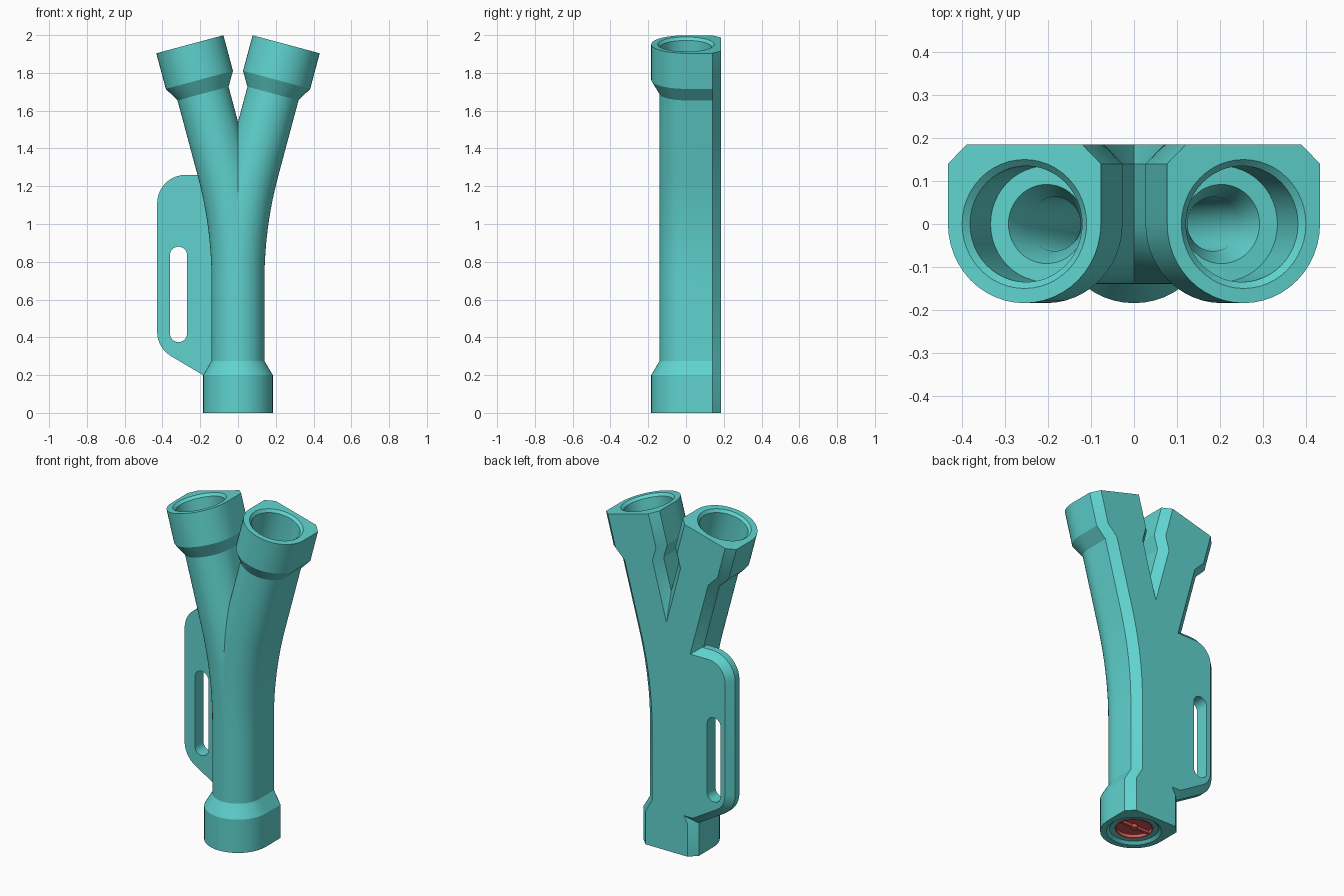
import bpy, bmesh, math
from mathutils import Vector, Matrix

if "Cube" in bpy.data.objects:
    bpy.data.objects.remove(bpy.data.objects["Cube"])

BACK, CH = 0.185, 0.045           # flat back plane and its edge chamfer
TILT = math.radians(15)
BEND0, RAD = 0.70, 0.30 / math.tan(math.radians(7.5))
ARC = RAD * TILT
LEN = BEND0 + ARC + 0.685


def material(name, rgb):
    m = bpy.data.materials.new(name)
    m.diffuse_color = (*rgb, 1)
    m.use_nodes = True
    m.node_tree.nodes["Principled BSDF"].inputs["Base Color"].default_value = m.diffuse_color
    return m


TEAL = material("teal", (0.115, 0.65, 0.62))
RED = material("red", (0.62, 0.10, 0.09))


def finish(bm, name, mat, angle=28):
    bmesh.ops.recalc_face_normals(bm, faces=bm.faces)
    me = bpy.data.meshes.new(name)
    bm.to_mesh(me)
    bm.free()
    me.materials.append(mat)
    me.polygons.foreach_set("use_smooth", [True] * len(me.polygons))
    me.set_sharp_from_angle(angle=math.radians(angle))
    ob = bpy.data.objects.new(name, me)
    bpy.context.collection.objects.link(ob)
    return ob


def strip(bm, a, b):
    n = len(a)
    for i in range(n):
        bm.faces.new((a[i], a[(i + 1) % n], b[(i + 1) % n], b[i]))


# ---- forked pipe: one arm swept along a bent path, clipped and mirrored ----
def path(s):
    """Centre line point and tilt at arc length s."""
    t = min(max((s - BEND0) / RAD, 0), TILT)
    x, z = RAD * (1 - math.cos(t)), min(s, BEND0) + RAD * math.sin(t)
    rest = max(s - BEND0 - ARC, 0)
    return Vector((x + rest * math.sin(t), 0, z + rest * math.cos(t))), t


def circle(r, n=48):
    return [(r * math.cos(2 * math.pi * i / n), -r * math.sin(2 * math.pi * i / n))
            for i in range(n)]


def d_shape(r):
    """Round front, straight sides, chamfered flat back."""
    pts = circle(r)[:24]
    corners = [(-r, 0), (-r, BACK - CH), (CH - r, BACK),
               (r - CH, BACK), (r, BACK - CH), (r, 0)]
    for (a, b), k in zip(zip(corners, corners[1:]), (4, 3, 10, 3, 4)):
        pts += [(a[0] + (b[0] - a[0]) * j / k, a[1] + (b[1] - a[1]) * j / k)
                for j in range(k)]
    return pts


bend = [BEND0 + ARC * i / 14 for i in range(15)]
outer = ([(0, .184), (.2, .184), (.275, .14)] + [(s, .14) for s in bend]
         + [(LEN - .27, .14), (LEN - .195, .184), (LEN, .184)])
bore = ([(LEN, .15), (LEN - .015, .135), (LEN - .2, .135), (LEN - .2, .092),
         (LEN - .27, .063)] + [(s, .063) for s in reversed(bend)]
        + [(.2, .063), (.05, .106), (.018, .106), (.015, .133), (0, .15)])

bm = bmesh.new()
rings = []
for stations, shape in ((outer, d_shape), (bore, circle)):
    for s, r in stations:
        p, t = path(s)
        rings.append([bm.verts.new(p + Vector((u * math.cos(t), y, -u * math.sin(t))))
                      for u, y in shape(r)])
for a, b in zip(rings, rings[1:] + rings[:1]):
    strip(bm, a, b)
bmesh.ops.bisect_plane(bm, geom=bm.verts[:] + bm.edges[:] + bm.faces[:], dist=1e-5,
                       plane_co=(0, 0, 0), plane_no=(1, 0, 0), clear_inner=True)
copy = bmesh.ops.duplicate(bm, geom=bm.verts[:] + bm.edges[:] + bm.faces[:])["geom"]
for v in copy:
    if isinstance(v, bmesh.types.BMVert):
        v.co.x = -v.co.x
bmesh.ops.reverse_faces(bm, faces=[f for f in copy if isinstance(f, bmesh.types.BMFace)])
bmesh.ops.remove_doubles(bm, verts=bm.verts, dist=1e-4)
finish(bm, "forked_pipe", TEAL)


# ---- side handle: rounded plate with a slot and chamfered back edge ----
def rounded(corners, steps=10):
    """Clockwise (x, z, fillet radius) corners turned into an outline."""
    out, n = [], len(corners)
    for i, (x, z, r) in enumerate(corners):
        p = Vector((x, z))
        if r == 0:
            out.append(p)
            continue
        d0 = (Vector(corners[i - 1][:2]) - p).normalized()
        d1 = (Vector(corners[(i + 1) % n][:2]) - p).normalized()
        half = math.acos(d0.dot(d1)) / 2
        c = p + (d0 + d1).normalized() * r / math.sin(half)
        a = p + d0 * r / math.tan(half) - c
        turn = math.pi - 2 * half
        out += [c + Matrix.Rotation(-turn * k / steps, 2) @ a for k in range(steps + 1)]
    return out


def inset(pts, d):
    """Offset a clockwise outline inwards."""
    out, n = [], len(pts)
    for i, p in enumerate(pts):
        e0 = (p - pts[i - 1]).normalized()
        e1 = (pts[(i + 1) % n] - p).normalized()
        n0, n1 = Vector((e0.y, -e0.x)), Vector((e1.y, -e1.x))
        out.append(p + (n0 + n1) * d / (1 + n0.dot(n1)))
    return out


plate = rounded([(-.04, .2, 0), (-.185, .2, 0), (-.428, .344, .15),
                 (-.428, 1.26, .15), (-.04, 1.26, 0)])
slot = rounded([(-.36, .375, .0445), (-.36, .88, .0445),
                (-.27, .88, .0445), (-.27, .375, .0445)])
bm = bmesh.new()


def loop(pts, y):
    return [bm.verts.new((p.x, y, p.y)) for p in pts]


front, mid, back = loop(plate, .105), loop(plate, .145), loop(inset(plate, .04), BACK)
slot_f, slot_b = loop(slot, .105), loop(slot, BACK)
for a, b in ((front, mid), (mid, back), (slot_f, slot_b)):
    strip(bm, a, b)
for a, b in ((front, slot_f), (back, slot_b)):
    edges = [bm.edges.get((l[i - 1], l[i])) for l in (a, b) for i in range(len(l))]
    bmesh.ops.triangle_fill(bm, edges=edges, use_beauty=True, normal=(0, 1, 0))
finish(bm, "side_handle", TEAL)

# ---- red valve in the lower mouth: cup, cross bar and centre knob ----
bm = bmesh.new()
cup = [[bm.verts.new((x, y, z)) for x, y in circle(r)]
       for r, z in ((.106, .05), (.106, .016), (.098, .016), (.098, .036))]
for a, b in zip(cup, cup[1:]):
    strip(bm, a, b)
bm.faces.new(cup[0])
bm.faces.new(cup[-1])
finish(bm, "valve_disc", RED)

bm = bmesh.new()
bmesh.ops.create_cube(bm, size=1)
for v in bm.verts:
    v.co = Vector((v.co.x * .2, v.co.y * .016, v.co.z * .016 + .029))
finish(bm, "valve_bar", RED)

bm = bmesh.new()
bmesh.ops.create_cone(bm, cap_ends=True, segments=24, radius1=.02, radius2=.02, depth=.022)
bmesh.ops.translate(bm, verts=bm.verts, vec=(0, 0, .027))
finish(bm, "valve_knob", RED)
